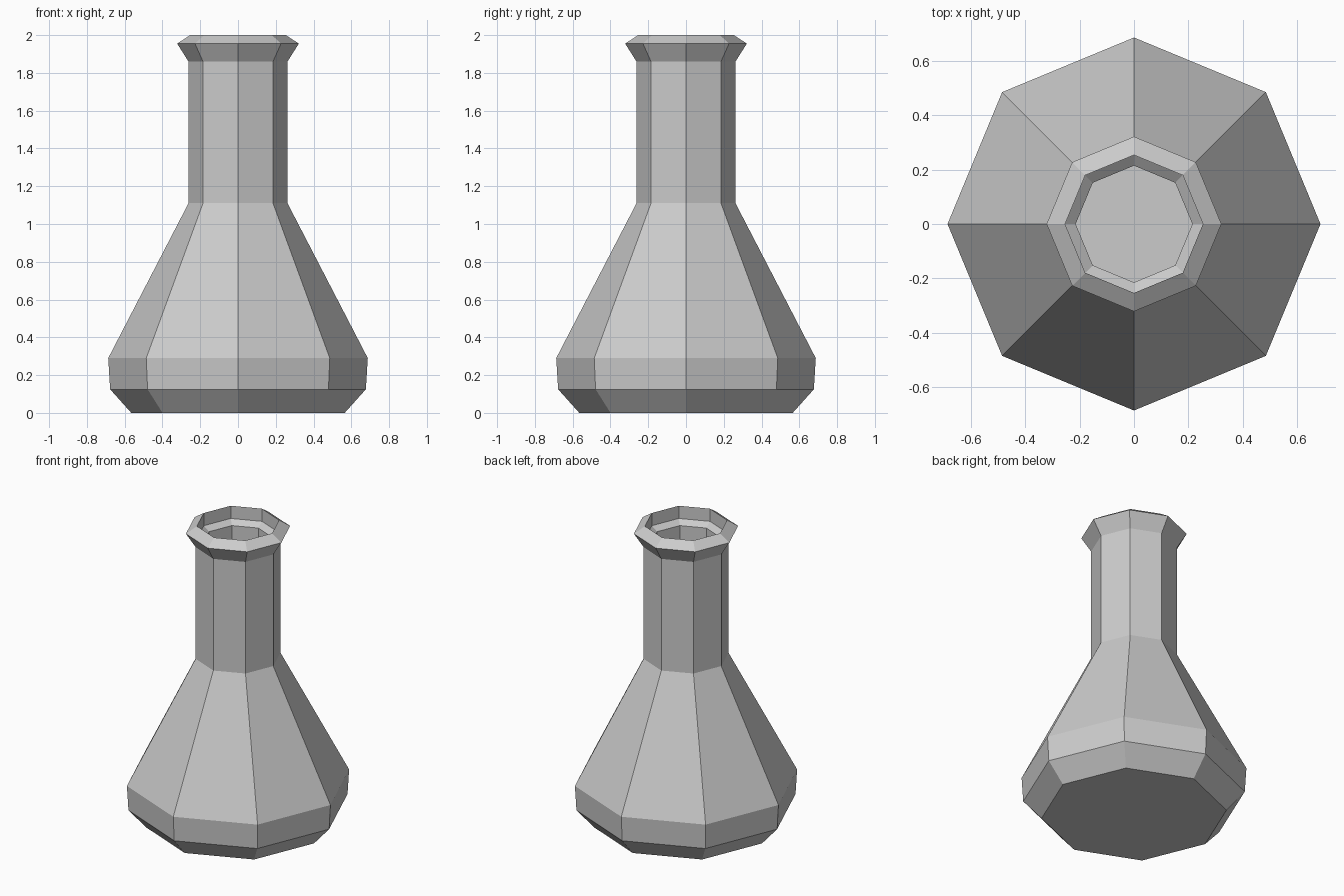
import bpy, bmesh
from math import cos, sin, tau

if "Cube" in bpy.data.objects:
    bpy.data.objects.remove(bpy.data.objects["Cube"])

SIDES = 8


def lathe(name, profile):
    """Revolve (radius, z) points around z, capping both ends."""
    bm = bmesh.new()
    rings = [[bm.verts.new((r * cos(tau * i / SIDES), r * sin(tau * i / SIDES), z))
              for i in range(SIDES)] for r, z in profile]
    for a, b in zip(rings, rings[1:]):
        for i in range(SIDES):
            j = (i + 1) % SIDES
            bm.faces.new((a[i], a[j], b[j], b[i]))
    bm.faces.new(rings[0][::-1])
    bm.faces.new(rings[-1])
    mesh = bpy.data.meshes.new(name)
    bm.to_mesh(mesh)
    bm.free()
    obj = bpy.data.objects.new(name, mesh)
    bpy.context.collection.objects.link(obj)
    return obj


# Outer wall from base up to lip
outer = [(0.565, 0), (0.677, 0.125), (0.687, 0.29), (0.262, 1.11),
         (0.262, 1.86), (0.322, 1.955), (0.254, 2.0)]
# Inner wall from lip down to the hollow floor
inner = [(0.254, 1.915), (0.215, 1.885), (0.215, 1.10),
         (0.637, 0.28), (0.63, 0.145), (0.545, 0.05)]

lathe("flask", outer + inner)
